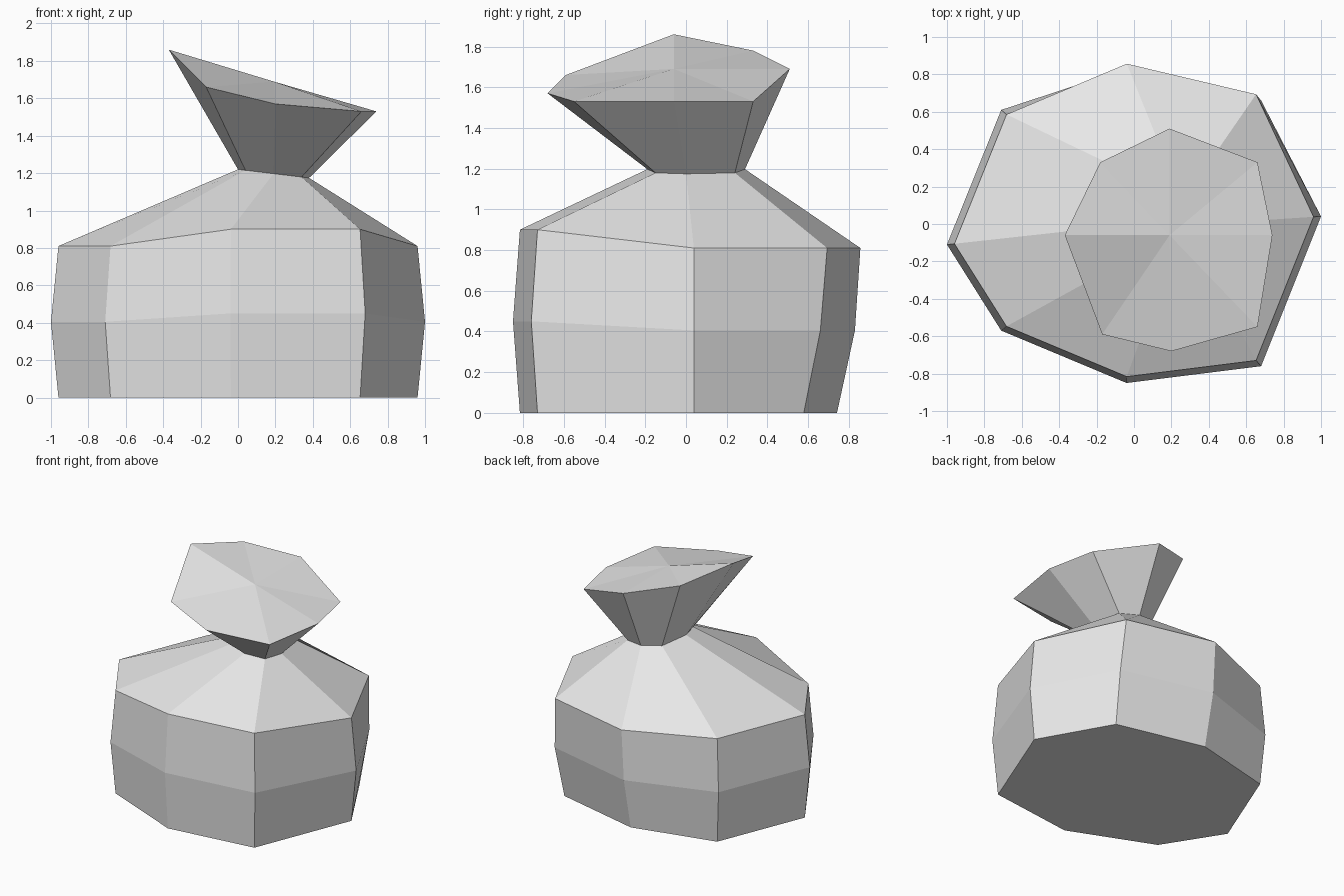
import bpy
import bmesh
from mathutils import Vector

default_cube = bpy.data.objects.get("Cube")
if default_cube:
    bpy.data.objects.remove(default_cube, do_unlink=True)

# One plain cloth colour for the whole sack
cloth = bpy.data.materials.new("grey_cloth")
cloth.use_nodes = True
cloth_colour = (0.8, 0.8, 0.8, 1.0)
cloth.diffuse_color = cloth_colour
cloth.node_tree.nodes["Principled BSDF"].inputs["Base Color"].default_value = cloth_colour


def loft(name, rings, cap_bottom=False, top_centre=None):
    """Skin a stack of equal rings, with an optional flat base and fan top."""
    mesh = bpy.data.meshes.new(name)
    bm = bmesh.new()
    loops = [[bm.verts.new(point) for point in ring] for ring in rings]
    count = len(loops[0])
    for lower, upper in zip(loops, loops[1:]):
        for i in range(count):
            j = (i + 1) % count
            bm.faces.new((lower[i], lower[j], upper[j], upper[i]))
    if cap_bottom:
        bm.faces.new(list(reversed(loops[0])))
    if top_centre:
        centre = bm.verts.new(top_centre)
        for i in range(count):
            bm.faces.new((loops[-1][i], loops[-1][(i + 1) % count], centre))
    bm.to_mesh(mesh)
    bm.free()
    mesh.materials.append(cloth)
    sack_part = bpy.data.objects.new(name, mesh)
    bpy.context.collection.objects.link(sack_part)
    return sack_part


# Widest outline of the sack, counter-clockwise from the right side
belly = [(-1, -.11), (-.71, -.57), (-.04, -.85), (.68, -.76),
         (1, .04), (.68, .66), (-.04, .83), (-.71, .61)]
FRONT, BACK = (2, 3), (5, 6)


def body_ring(level, scale, lean):
    """Belly outline at a share of the shoulder height; the back leans out."""
    ring = []
    for i, (x, y) in enumerate(belly):
        shoulder = 0.9 if i in FRONT else 0.81
        shift = lean if i in BACK else 0
        ring.append(Vector((x * scale, y * scale + shift, shoulder * level)))
    return ring


# Gathered neck, tilted down toward the left side
neck_outline = [(0, 0), (.04, -.15), (.19, -.19), (.34, -.15),
                (.38, 0), (.34, .24), (.19, .29), (.04, .24)]
neck = [Vector((x, y, 1.22 - 0.12 * x)) for x, y in neck_outline]

# Flared mouth above the neck
rim = [(-.37, -.06, 1.86), (-.17, -.59, 1.66), (.2, -.68, 1.57), (.66, -.55, 1.53),
       (.74, -.06, 1.53), (.66, .33, 1.53), (.19, .51, 1.69), (-.18, .33, 1.78)]

loft("sack_body",
     [body_ring(0, 0.96, -0.055), body_ring(0.5, 1, 0), body_ring(1, 0.96, 0.06), neck],
     cap_bottom=True)
loft("sack_mouth", [neck, rim], top_centre=(.19, -.06, 1.69))
